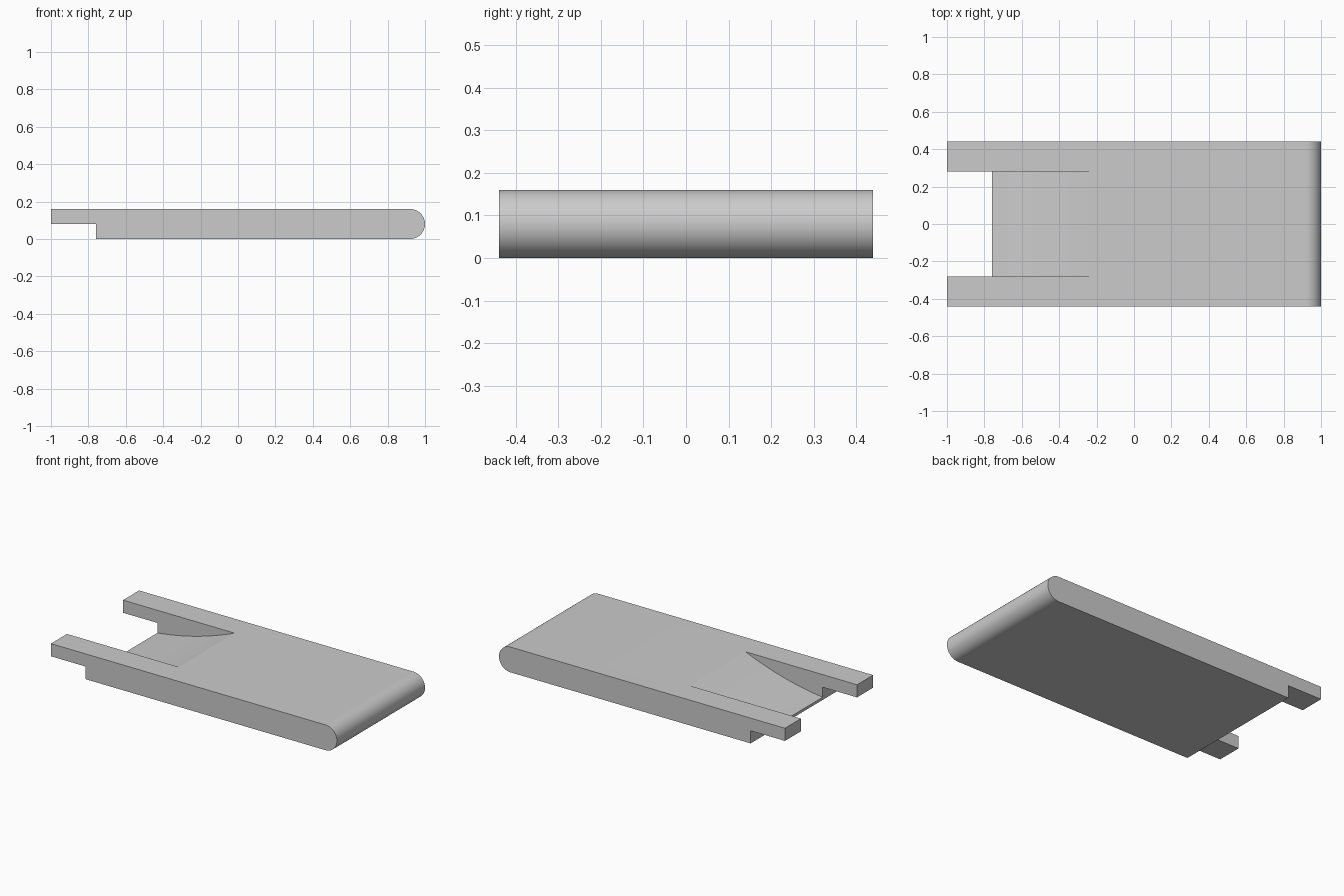
import bpy
import bmesh
import math

cube = bpy.data.objects.get("Cube")
if cube:
    bpy.data.objects.remove(cube, do_unlink=True)

THICK = 0.16
RADIUS = THICK / 2
HALF_WIDTH = 0.44
SLOT_HALF = 0.28
STEP_X = -0.76      # where the floor ends and the rails overhang

grey = bpy.data.materials.new("light_grey")
grey.use_nodes = True
colour = (0.6, 0.6, 0.6, 1)
grey.diffuse_color = colour
grey.node_tree.nodes["Principled BSDF"].inputs["Base Color"].default_value = colour


def prism(name, profile, half):
    """Extrude an x-z profile across y."""
    bm = bmesh.new()
    face = bm.faces.new([bm.verts.new((x, -half, z)) for x, z in profile])
    side = bmesh.ops.extrude_face_region(bm, geom=[face])
    verts = [v for v in side["geom"] if isinstance(v, bmesh.types.BMVert)]
    bmesh.ops.translate(bm, verts=verts, vec=(0, 2 * half, 0))
    bmesh.ops.recalc_face_normals(bm, faces=bm.faces)
    mesh = bpy.data.meshes.new(name)
    bm.to_mesh(mesh)
    bm.free()
    mesh.materials.append(grey)
    obj = bpy.data.objects.new(name, mesh)
    bpy.context.collection.objects.link(obj)
    return obj


# Slab with a rounded end and a stepped underside
nose = []
for i in range(33):
    a = -math.pi / 2 + math.pi * i / 32
    nose.append((1 - RADIUS + RADIUS * math.cos(a), RADIUS + RADIUS * math.sin(a)))
slab = prism("slab", [(STEP_X, 0)] + nose +
             [(-1, THICK), (-1, RADIUS), (STEP_X, RADIUS)], HALF_WIDTH)

# Slot between the rails with a gently curved ramp floor
ramp = []
for i in range(25):
    s = -0.02 + 0.62 * i / 24
    ramp.append((STEP_X + s, 0.017 + 0.11 * s + 0.287 * s * s))
cutter = prism("slot_cutter", [(-1.1, 0.01)] + ramp + [(ramp[-1][0], 0.3), (-1.1, 0.3)],
               SLOT_HALF)
cutter.hide_render = True

cut = slab.modifiers.new("slot", "BOOLEAN")
cut.operation = "DIFFERENCE"
cut.solver = "EXACT"
cut.object = cutter

bpy.ops.object.select_all(action="DESELECT")
slab.select_set(True)
bpy.context.view_layer.objects.active = slab
bpy.ops.object.modifier_apply(modifier=cut.name)
bpy.data.objects.remove(cutter, do_unlink=True)
bpy.ops.object.shade_smooth_by_angle(angle=math.radians(15))
